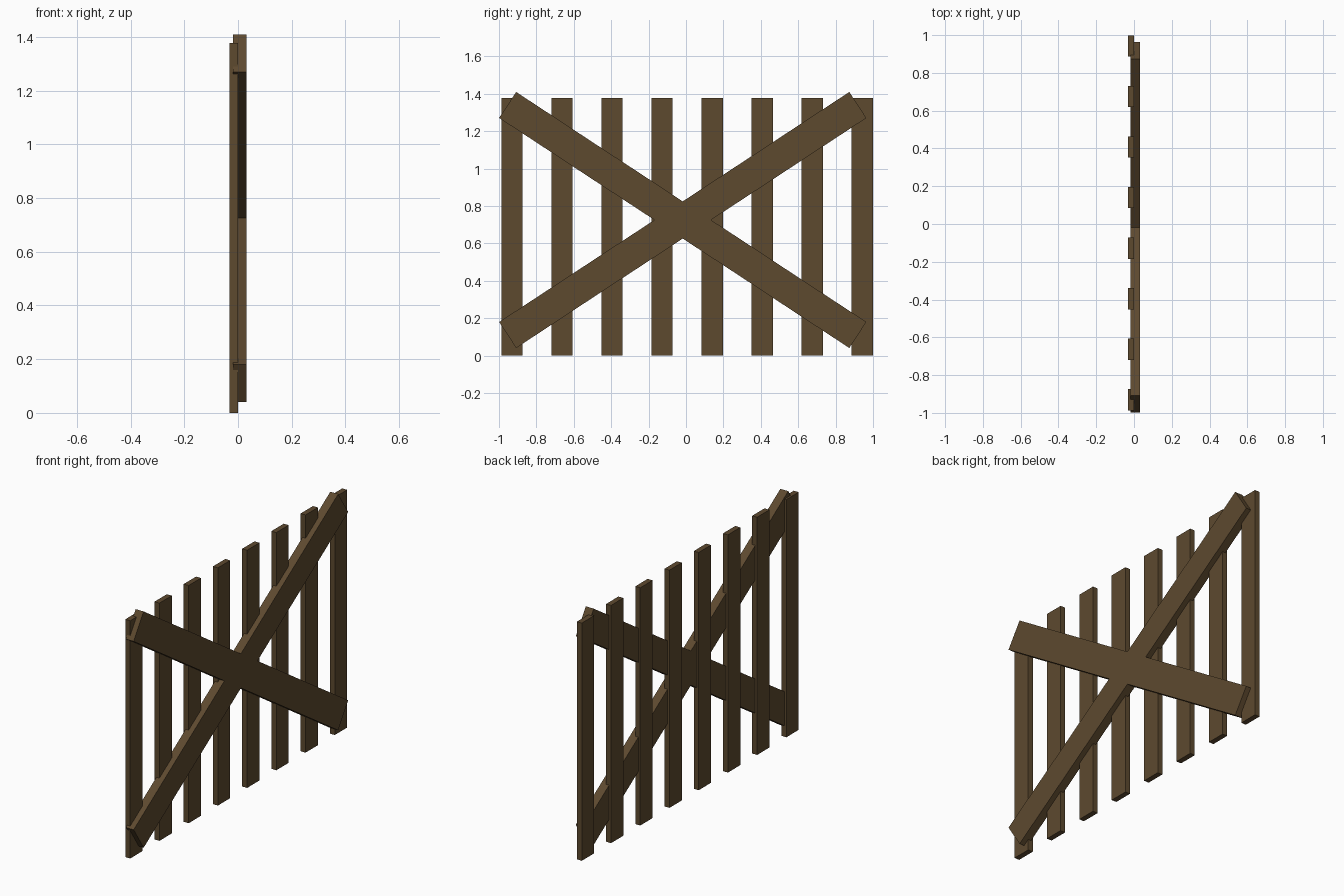
import bpy, math

if "Cube" in bpy.data.objects:
    bpy.data.objects.remove(bpy.data.objects["Cube"])

wood = bpy.data.materials.new("dark_wood")
wood.diffuse_color = (0.11, 0.067, 0.028, 1)
wood.use_nodes = True
wood.node_tree.nodes["Principled BSDF"].inputs["Base Color"].default_value = wood.diffuse_color


def plank(name, size, loc, tilt=0.0):
    bpy.ops.mesh.primitive_cube_add(size=1, location=loc)
    ob = bpy.context.object
    ob.name = name
    ob.scale = size
    bpy.ops.object.transform_apply(location=False, rotation=False, scale=True)
    ob.rotation_euler.x = tilt
    ob.data.materials.append(wood)
    return ob


# Upright slats
for i in range(8):
    plank(f"slat_{i + 1}", (0.0315, 0.113, 1.377), (-0.0158, -0.93 + i * 0.2675, 0.6885))

# Two crossed diagonal braces, sunk slightly into the slats
for name, sign in (("brace_rising", 1), ("brace_falling", -1)):
    plank(name, (0.0505, 2.24, 0.166), (0.0058, -0.0175, 0.725), sign * math.radians(33.3))
